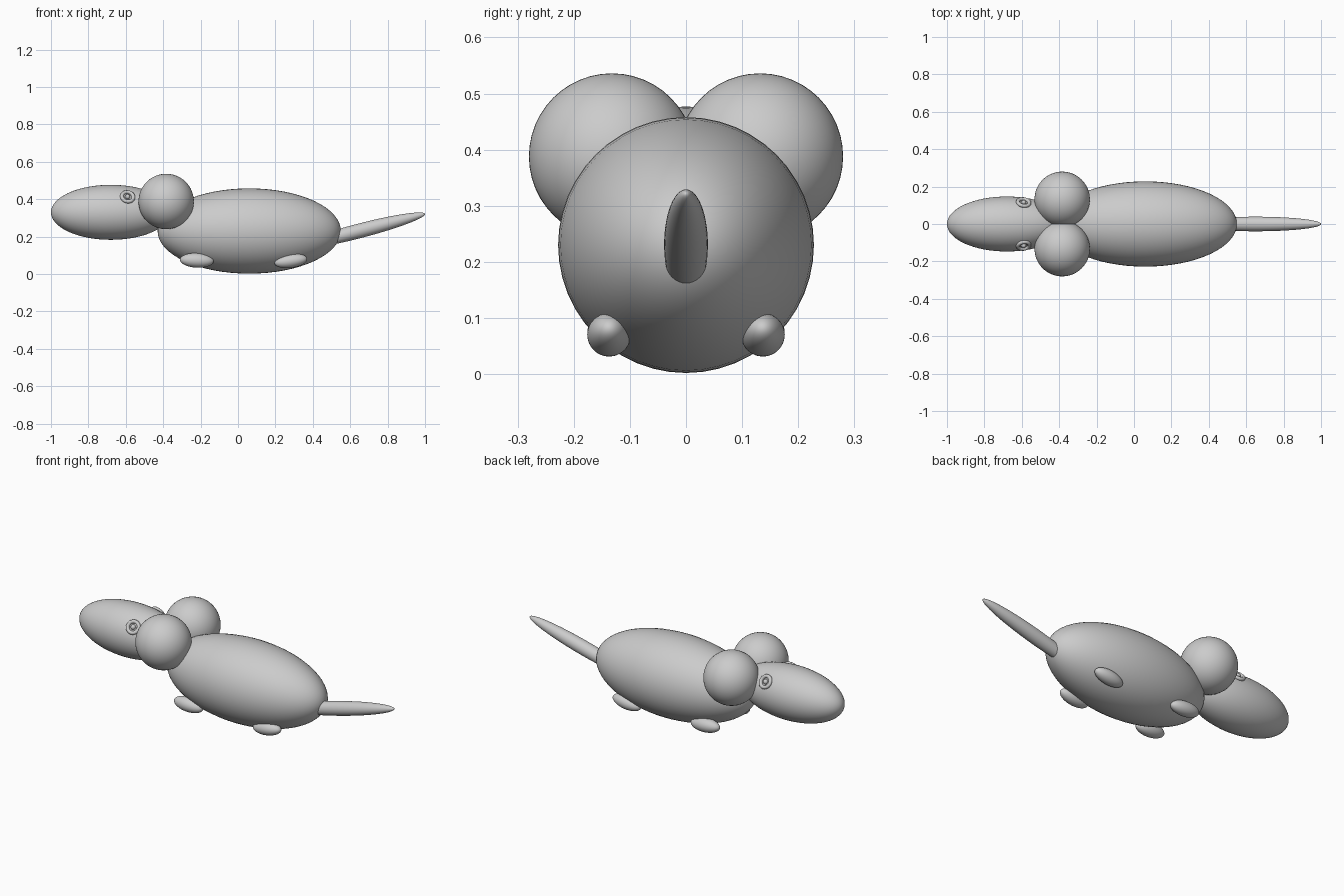
import bpy
from math import radians
from mathutils import Vector

if "Cube" in bpy.data.objects:
    bpy.data.objects.remove(bpy.data.objects["Cube"])

grey = bpy.data.materials.new("soft grey")
grey.use_nodes = True
grey.diffuse_color = (0.6, 0.6, 0.6, 1)
grey.node_tree.nodes["Principled BSDF"].inputs["Base Color"].default_value = (0.6, 0.6, 0.6, 1)


def finish(name):
    """Name the new object, colour it and shade it smooth."""
    ob = bpy.context.object
    ob.name = name
    ob.data.materials.append(grey)
    bpy.ops.object.shade_smooth()
    return ob


def ellipsoid(name, centre, radii, pitch=0):
    """Ellipsoid with its poles along x, raised at the +x end by pitch degrees."""
    bpy.ops.mesh.primitive_uv_sphere_add(segments=48, ring_count=32, radius=1, location=centre)
    ob = finish(name)
    ob.rotation_euler = (0, radians(90 - pitch), 0)
    ob.scale = (radii[2], radii[1], radii[0])
    return ob


# Body, head and tail
HEAD, HEAD_R = Vector((-0.68, 0, 0.33)), Vector((0.32, 0.147, 0.147))
ellipsoid("body", (0.06, 0, 0.23), (0.49, 0.228, 0.228))
ellipsoid("head", HEAD, HEAD_R)
ellipsoid("tail", (0.65, 0, 0.231), (0.362, 0.039, 0.039), pitch=14.5)

for side, label in ((-1, "near"), (1, "far")):
    # Round ears
    ellipsoid(label + "_ear", (-0.384, side * 0.132, 0.388), (0.148, 0.148, 0.148))

    # Small feet tucked under the belly
    ellipsoid(label + "_front_foot", (-0.22, side * 0.137, 0.073), (0.09, 0.039, 0.039), pitch=-3)
    ellipsoid(label + "_rear_foot", (0.282, side * 0.137, 0.07), (0.088, 0.039, 0.037), pitch=8)

    # Eye: a ring and a pupil lying on the surface of the head
    spot = Vector((-0.59, side * 0.115, 0.413))
    offset = spot - HEAD
    normal = Vector([d / r ** 2 for d, r in zip(offset, HEAD_R)]).normalized()
    facing = normal.to_track_quat("Z", "Y").to_euler()
    bpy.ops.mesh.primitive_torus_add(major_segments=40, minor_segments=14, major_radius=0.031,
                                     minor_radius=0.01, location=spot, rotation=facing)
    finish(label + "_eye_ring")
    bpy.ops.mesh.primitive_uv_sphere_add(segments=24, ring_count=16, radius=0.014,
                                         location=spot, rotation=facing)
    finish(label + "_pupil")
